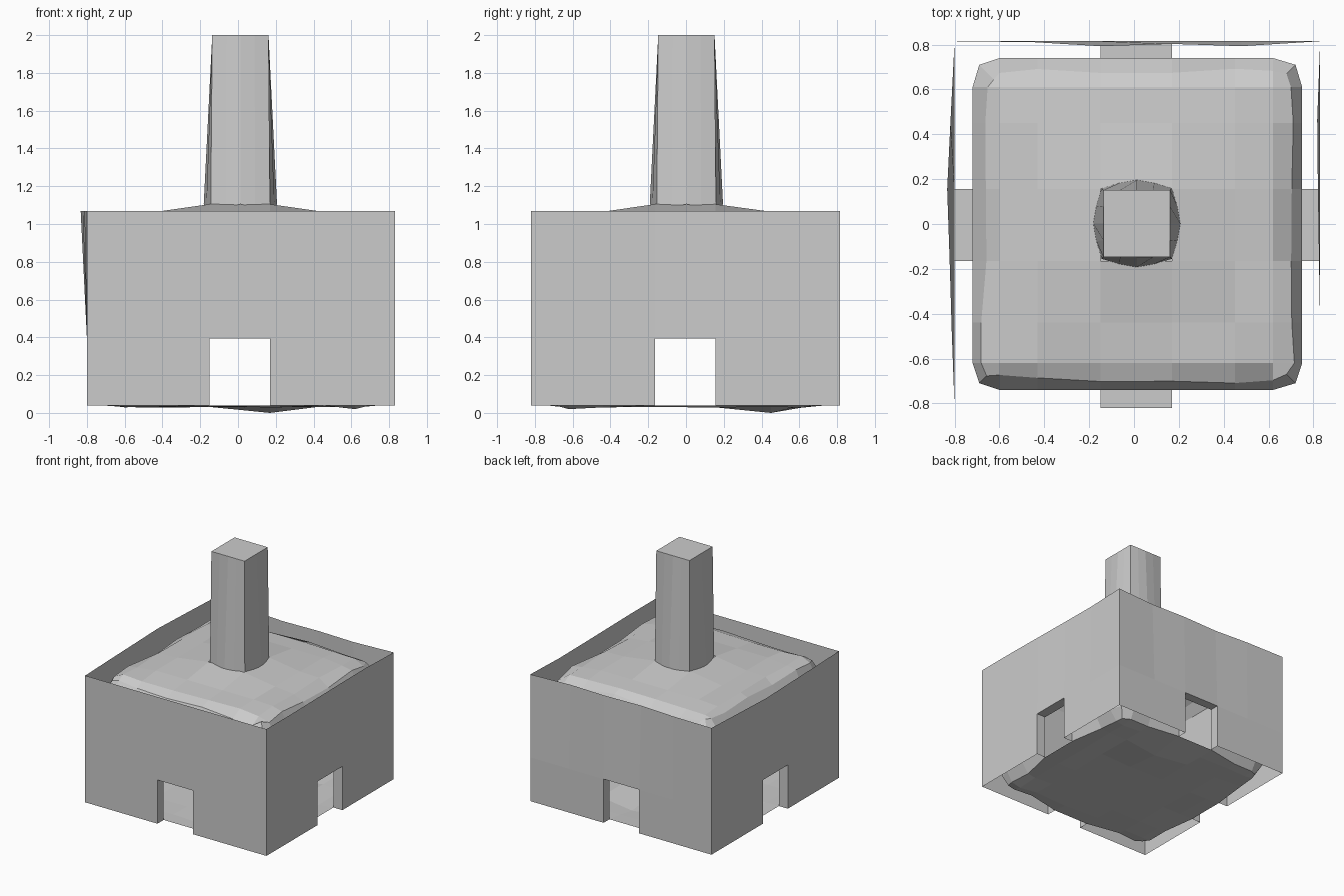
import bpy, bmesh, math, random
from mathutils import Vector

if "Cube" in bpy.data.objects:
    bpy.data.objects.remove(bpy.data.objects["Cube"])

random.seed(4)
stone = bpy.data.materials.new("plain grey")
stone.diffuse_color = (0.6, 0.6, 0.6, 1)
stone.use_nodes = True
stone.node_tree.nodes["Principled BSDF"].inputs["Base Color"].default_value = stone.diffuse_color

Z0, ZD, Z1 = 0.04, 0.395, 1.07            # wall foot, door head, wall top
X0, X1, Y0, Y1 = -0.80, 0.83, -0.82, 0.815  # outer wall planes
DX, DY = (-0.15, 0.17), (-0.165, 0.155)   # doorway spans
IX0, IX1, IY0, IY1 = -0.72, 0.75, -0.74, 0.74  # inner room


def finish(name, bm, recalc=False):
    bmesh.ops.remove_doubles(bm, verts=bm.verts, dist=0.0005)
    if recalc:
        bmesh.ops.recalc_face_normals(bm, faces=bm.faces)
    me = bpy.data.meshes.new(name)
    bm.to_mesh(me)
    bm.free()
    me.materials.append(stone)
    ob = bpy.data.objects.new(name, me)
    bpy.context.collection.objects.link(ob)
    return ob


def quad(bm, pts):
    return bm.faces.new([bm.verts.new(p) for p in pts])


# Outer walls: thin sheets with a doorway, a wavy top edge and short door reveals
def wall(name, axis, plane, inner, span, door, bow, flip):
    def P(u, d, z):
        return (d, u, z) if axis == 'x' else (u, d, z)
    bm = bmesh.new()
    a, b = span
    us = [a, a + 0.35, door[0], door[1], b - 0.35, b]
    bows = [0] + bow + [0]
    for i in range(5):
        for lo, hi in ((Z0, ZD), (ZD, Z1)):
            if i == 2 and lo == Z0:
                continue
            dl, dr = (bows[i], bows[i + 1]) if hi == Z1 else (0, 0)
            quad(bm, [P(us[i], plane, lo), P(us[i + 1], plane, lo),
                      P(us[i + 1], plane + dr, hi), P(us[i], plane + dl, hi)])
    for u in door:                          # jambs
        quad(bm, [P(u, plane, Z0), P(u, inner, Z0), P(u, inner, ZD), P(u, plane, ZD)])
    quad(bm, [P(door[0], plane, ZD), P(door[1], plane, ZD),   # lintel
              P(door[1], inner, ZD), P(door[0], inner, ZD)])
    if flip:
        bmesh.ops.reverse_faces(bm, faces=bm.faces)
    finish(name, bm)


wall("front_wall", 'y', Y0, IY0, (X0, X1), DX, [0, 0, 0, 0], False)
wall("back_wall", 'y', Y1, IY1, (X0, X1), DX, [-0.004, -0.022, -0.012, -0.022], True)
wall("left_wall", 'x', X0, IX0, (Y0, Y1), DY, [-0.013, -0.022, -0.033, -0.018], True)
wall("right_wall", 'x', X1, IX1, (Y0, Y1), DY, [0, -0.005, -0.01, -0.013], False)

# Inner room: hollow box with worn edges, open doorways and an opening below the tower
xs = [IX0, -0.6, -0.43, DX[0], DX[1], 0.45, 0.62, IX1]
ys = [IY0, -0.62, -0.44, DY[0], DY[1], 0.45, 0.61, IY1]
zs = [Z0, 0.12, ZD, 0.7, 0.94, 1.065]
NX, NY, NZ = len(xs) - 1, len(ys) - 1, len(zs) - 1
bm = bmesh.new()
grid = {}


def room_vert(i, j, k):
    if (i, j, k) in grid:
        return grid[i, j, k]
    p = Vector((xs[i], ys[j], zs[k]))
    ex, ey = i in (0, NX), j in (0, NY)
    edge = ex or ey
    sx, sy = (1 if i else -1), (1 if j else -1)
    at_door = k <= 2 and ((ex and j in (3, 4)) or (ey and i in (3, 4)))
    pull = 0.0
    if k in (0, NZ) and edge and not at_door:
        pull = 0.05 + random.uniform(-0.02, 0.02)
    if ex and ey:
        pull += 0.03
    if ex:
        p.x -= sx * pull
    if ey:
        p.y -= sy * pull
    if k == NZ:                             # gently mounded roof
        if edge:
            p.z = 1.02 + random.uniform(-0.02, 0.015)
        elif i in (3, 4) and j in (3, 4):
            p.z = 1.105
        elif i in (1, NX - 1) or j in (1, NY - 1):
            p.z = 1.055 + random.uniform(-0.012, 0.006)
    if k == 0 and not edge:                 # uneven floor
        p.z = 0.035 + random.uniform(-0.008, 0.005)
    if (i, j, k) == (4, 5, 0):
        p.z = 0.0
    if (i, j, k) == (6, 1, 0):
        p.z = 0.02
    grid[i, j, k] = bm.verts.new(p)
    return grid[i, j, k]


def room_face(*ids):
    bm.faces.new([room_vert(*q) for q in ids])


for i in range(NX):
    for j in range(NY):
        for k in (0, NZ):
            if not (k == NZ and i == 3 and j == 3):
                room_face((i, j, k), (i + 1, j, k), (i + 1, j + 1, k), (i, j + 1, k))
for k in range(NZ):
    for n in range(NX):
        if n == 3 and k < 2:
            continue
        for s in (0, NX):
            room_face((n, s, k), (n + 1, s, k), (n + 1, s, k + 1), (n, s, k + 1))
            room_face((s, n, k), (s, n + 1, k), (s, n + 1, k + 1), (s, n, k + 1))
finish("inner_room", bm, True)

# Tower: square at the top, flaring to a bulged outline at the foot
bm = bmesh.new()
cx, cy, h, steps = 0.0125, 0.002, 0.149, 4
top, foot = [], []
for side in range(4):
    ang = side * math.pi / 2
    c, s = math.cos(ang), math.sin(ang)
    for t in range(steps):
        v = -1 + 2 * t / steps
        out = h + 0.045 * min(1, 1.4 * (1 - abs(v)))
        if t == 0:
            out = h + 0.008
        for ring, d, w, z in ((top, h, v * h, 2.0),
                              (foot, out, v * (h + 0.008), 1.075 + 0.03 * (1 - abs(v)))):
            ring.append(bm.verts.new((cx + d * c - w * s, cy + d * s + w * c, z)))
n = len(top)
for i in range(n):
    m = (i + 1) % n
    bm.faces.new((foot[i], foot[m], top[m], top[i]))
bm.faces.new(top)
finish("tower", bm, True)
